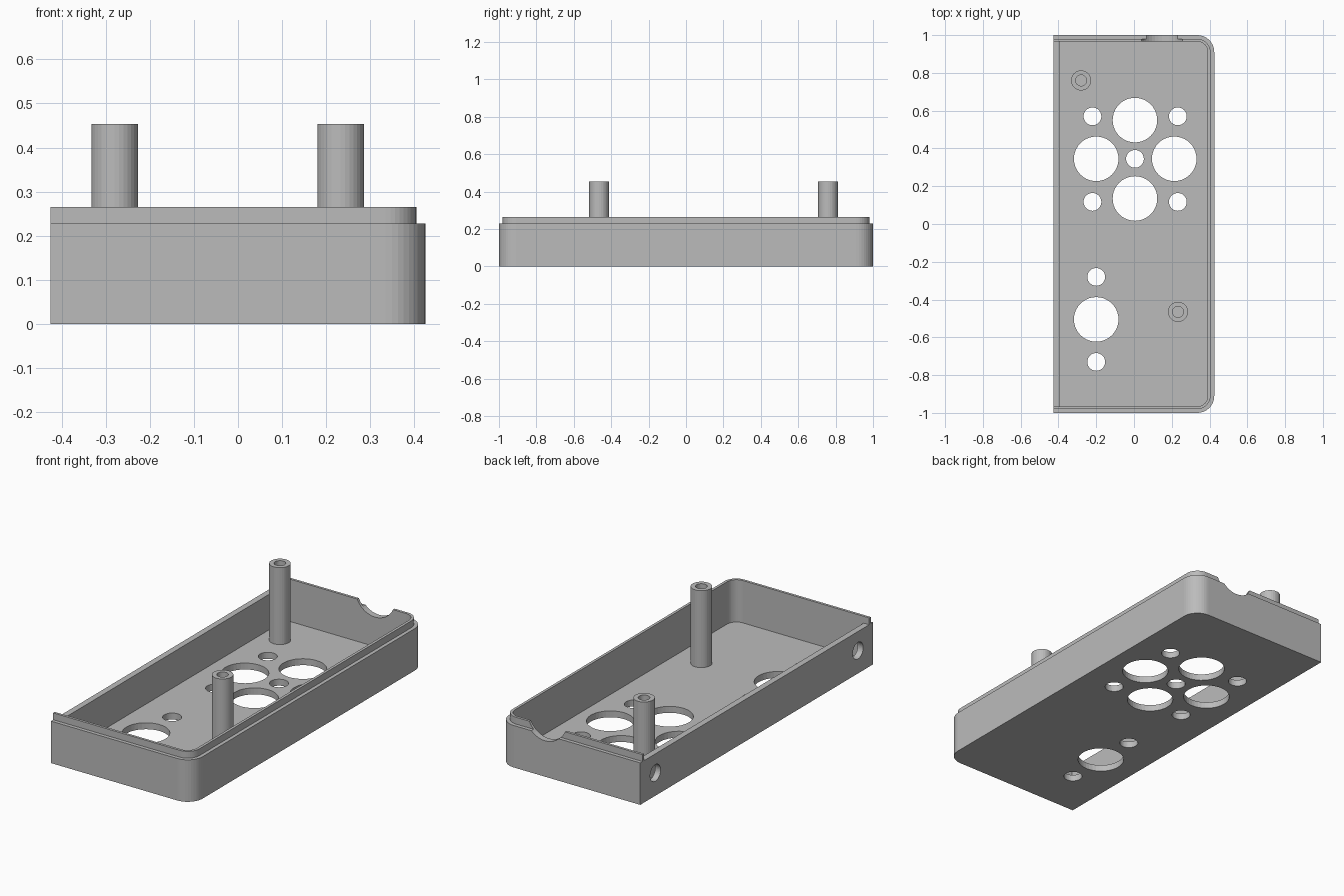
import bpy, bmesh, math

if "Cube" in bpy.data.objects:
    bpy.data.objects.remove(bpy.data.objects["Cube"])

grey = bpy.data.materials.new("plain_grey")
grey.diffuse_color = (0.5, 0.5, 0.5, 1)
grey.use_nodes = True
grey.node_tree.nodes["Principled BSDF"].inputs["Base Color"].default_value = grey.diffuse_color


def new_object(name, bm):
    bmesh.ops.recalc_face_normals(bm, faces=bm.faces)
    mesh = bpy.data.meshes.new(name)
    bm.to_mesh(mesh)
    bm.free()
    mesh.materials.append(grey)
    ob = bpy.data.objects.new(name, mesh)
    bpy.context.collection.objects.link(ob)
    return ob


def loft(name, rings):
    """Solid through a list of equal-length point rings, capped at both ends."""
    bm = bmesh.new()
    loops = [[bm.verts.new(p) for p in ring] for ring in rings]
    n = len(loops[0])
    for a, b in zip(loops, loops[1:]):
        for i in range(n):
            j = (i + 1) % n
            bm.faces.new((a[i], a[j], b[j], b[i]))
    bm.faces.new(loops[0])
    bm.faces.new(loops[-1])
    return new_object(name, bm)


def tray_outline(left, right, half_y, r, z, seg=10):
    """Square on the left, rounded on the right."""
    pts = [(left, half_y, z), (left, -half_y, z)]
    for sy, start in ((-1, -90), (1, 0)):
        for i in range(seg + 1):
            a = math.radians(start + 90 * i / seg)
            pts.append((right - r + r * math.cos(a), sy * (half_y - r) + r * math.sin(a), z))
    return pts


def prism(name, left, right, half_y, r, z0, z1):
    return loft(name, [tray_outline(left, right, half_y, r, z) for z in (z0, z1)])


def circle(c, r, axis, h, n=40):
    """Ring about c in the plane at height h along the axis."""
    pts = []
    for i in range(n):
        a = 2 * math.pi * i / n
        u, v = c[0] + r * math.cos(a), c[1] + r * math.sin(a)
        pts.append({'x': (h, u, v), 'y': (u, h, v), 'z': (u, v, h)}[axis])
    return pts


def rod(name, c, r, axis, h0, h1):
    return loft(name, [circle(c, r, axis, h) for h in (h0, h1)])


def boolean(target, tool, op='DIFFERENCE'):
    tool.hide_render = True
    m = target.modifiers.new("cut", 'BOOLEAN')
    m.operation, m.solver, m.object = op, 'EXACT', tool
    bpy.context.view_layer.objects.active = target
    bpy.ops.object.modifier_apply(modifier=m.name)
    bpy.data.objects.remove(tool)


# Tray shell with a stepped lip
tray = prism("tray", -0.425, 0.425, 1.0, 0.09, 0, 0.228)
boolean(tray, prism("lip", -0.425, 0.405, 0.98, 0.07, 0.1, 0.265), 'UNION')
boolean(tray, prism("cavity", -0.392, 0.39, 0.966, 0.055, 0.035, 0.5))

# Left wall has no lip
bm = bmesh.new()
bmesh.ops.create_cube(bm, size=1)
for v in bm.verts:
    v.co = (-0.43 + v.co.x * 0.16, v.co.y * 1.932, 0.328 + v.co.z * 0.2)
boolean(tray, new_object("left_lip_cut", bm))

# Floor holes: four large in a cross, small ones between, three more at the front
big = [(0.005, 0.55), (-0.2, 0.345), (0.213, 0.345), (0.005, 0.135), (-0.2, -0.505)]
small = [(0.005, 0.345), (-0.2, -0.28), (-0.2, -0.73)]
small += [(x, y) for x in (-0.22, 0.232) for y in (0.117, 0.57)]
for spots, r in ((big, 0.118), (small, 0.047)):
    for c in spots:
        boolean(tray, rod("floor_hole", c, r, 'z', -0.1, 0.1))

# Screw holes in the left wall
for y in (-0.87, 0.87):
    boolean(tray, rod("side_hole", (y, 0.124), 0.045, 'x', -0.5, -0.35))

# Cable notch in the back wall
boolean(tray, rod("cable_notch", (0.148, 0.313), 0.118, 'y', 0.9, 1.1))

# Hollow screw posts
for name, c in (("back_post", (-0.28, 0.76)), ("front_post", (0.233, -0.465))):
    loft(name, [circle(c, r, 'z', z, 32) for r, z in
                ((0.053, 0.03), (0.053, 0.453), (0.029, 0.453), (0.029, 0.036))])
